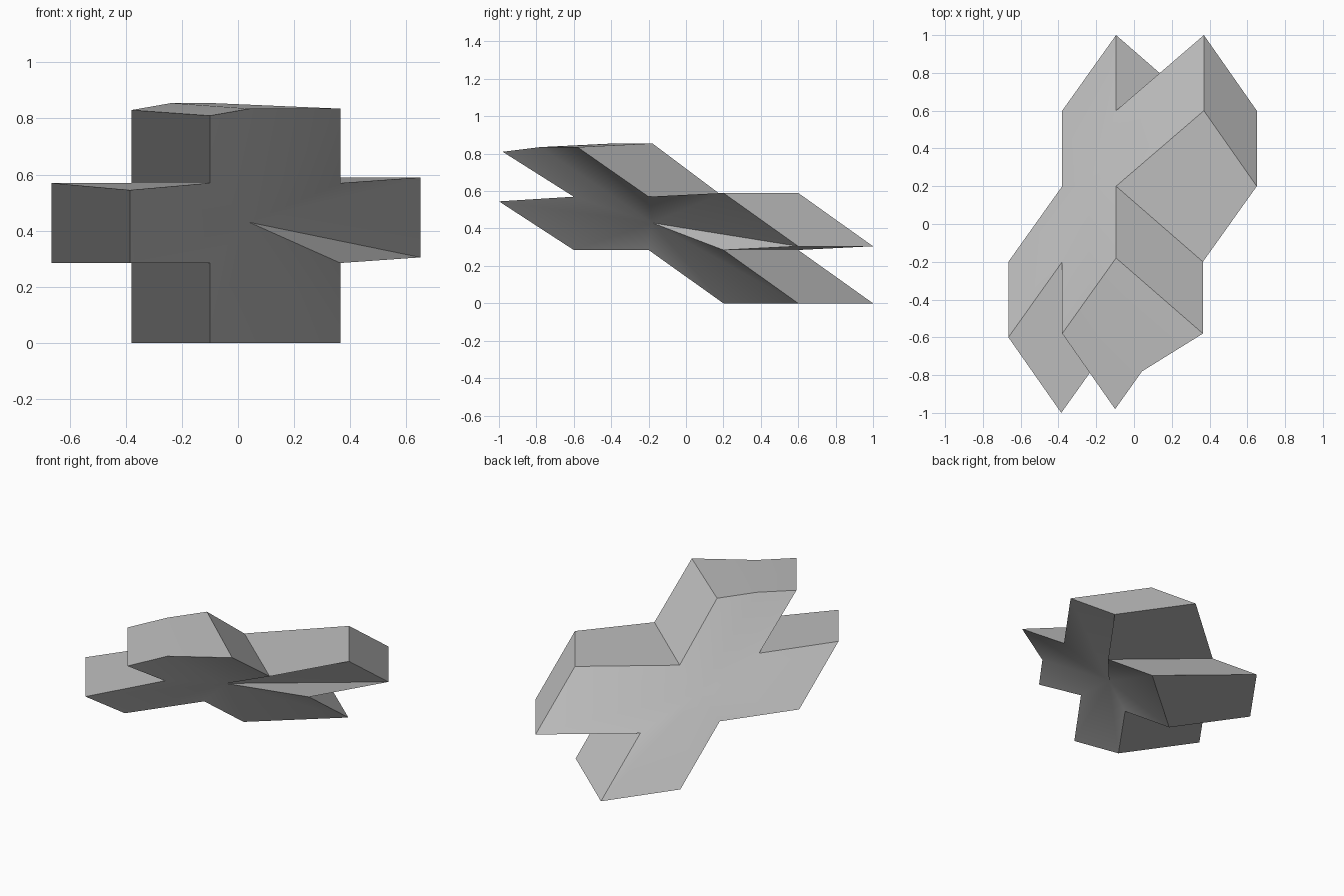
import bpy
import bmesh
from mathutils import Vector
from math import radians

if "Cube" in bpy.data.objects:
    bpy.data.objects.remove(bpy.data.objects["Cube"], do_unlink=True)

# One plain grey for the whole body
grey = bpy.data.materials.new("plain_grey")
grey.use_nodes = True
colour = (0.52, 0.52, 0.52, 1)
grey.diffuse_color = colour
grey.node_tree.nodes["Principled BSDF"].inputs["Base Color"].default_value = colour

# Skewed grid: p runs along the side arms, level runs up, q is the thickness
ORIGIN = Vector((-0.38, 0.6, 0))
ALONG = Vector((0.285, 0.4, 0))
UP = Vector((0, -0.4, 0.285))
THICK = Vector((0.28, -0.4, 0))


def corner(p, level, q):
    co = ORIGIN + ALONG * (p - 1) + UP * level + THICK * q
    if p == 3 or (p == 2 and q == 1):      # widened right side
        co.x += 0.18
    if p == 3:                             # right arm end lifts slightly
        co.z += 0.02
    if p == 0 and level == 2 and q == 1:   # left arm tip drops
        co.z -= 0.025
    if level == 3:                         # sloping, bent top end
        co.y += 0.02
        co.z -= 0.02 * q
        if p == 1:
            co.z -= 0.025
        if p == 1.5 and q == 1:
            co.x += 0.0
    return co


# Cross outline as (p, level) steps, with a bend in the middle of the top
outline = [(1, 0), (2, 0), (2, 1), (3, 1), (3, 2), (2, 2), (2, 3),
           (1.5, 3), (1, 3), (1, 2), (0, 2), (0, 1), (1, 1)]
hubs = [Vector((-0.24, 0.2, 0.43)), Vector((0.04, -0.18, 0.43))]

bm = bmesh.new()
rings = []
for q, hub in enumerate(hubs):
    ring = [bm.verts.new(corner(p, level, q)) for p, level in outline]
    centre = bm.verts.new(hub)
    # Cross face fanned around its hub
    for a, b in zip(ring, ring[1:] + ring[:1]):
        bm.faces.new((centre, a, b))
    rings.append(ring)

# Side walls joining the two cross faces
back, front = rings
for i in range(len(outline)):
    j = (i + 1) % len(outline)
    bm.faces.new((back[i], back[j], front[j], front[i]))
bmesh.ops.recalc_face_normals(bm, faces=bm.faces)

mesh = bpy.data.meshes.new("skewed_cross")
bm.to_mesh(mesh)
bm.free()
mesh.materials.append(grey)
cross = bpy.data.objects.new("skewed_cross", mesh)
bpy.context.collection.objects.link(cross)

bpy.ops.object.select_all(action='DESELECT')
cross.select_set(True)
bpy.context.view_layer.objects.active = cross
bpy.ops.object.shade_smooth_by_angle(angle=radians(30))
